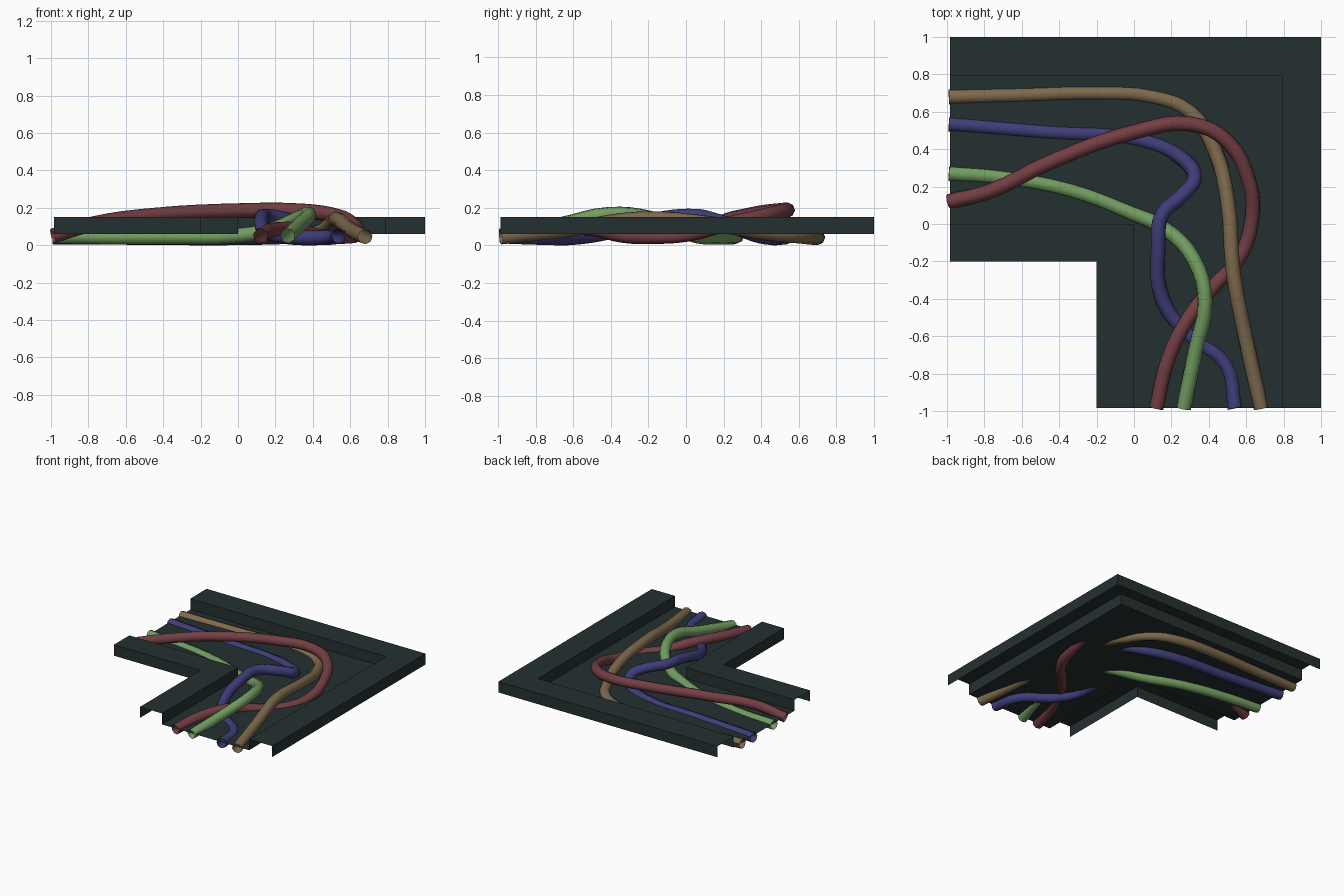
import bpy

if "Cube" in bpy.data.objects:
    bpy.data.objects.remove(bpy.data.objects["Cube"])

END = 0.985      # where the two arms of the tray stop
RADIUS = 0.04    # cable radius


def material(name, rgb):
    m = bpy.data.materials.new(name)
    m.diffuse_color = (*rgb, 1)
    m.use_nodes = True
    m.node_tree.nodes["Principled BSDF"].inputs["Base Color"].default_value = m.diffuse_color
    return m


# Tray: folded-sheet profile (distance across the arm, height) swept round an L
profile = [(1, .06), (1, .15), (.79, .15), (.79, .06),
           (0, .06), (0, .15), (-.2, .15), (-.2, .06)]
verts, faces = [], []
for c, z in profile:
    verts += [(-END, c, z), (c, c, z), (c, -END, z)]
for i in range(len(profile) - 1):
    for j in range(2):
        a = 3 * i + j
        faces.append((a, a + 3, a + 4, a + 1))
mesh = bpy.data.meshes.new("corner_tray")
mesh.from_pydata(verts, [], faces)
mesh.materials.append(material("dark slate", (.018, .030, .030)))
bpy.context.collection.objects.link(bpy.data.objects.new("corner_tray", mesh))


# Cable: smooth bezier tube through a few points, open at both ends
def cable(name, rgb, points):
    curve = bpy.data.curves.new(name, 'CURVE')
    curve.dimensions = '3D'
    curve.bevel_depth = RADIUS
    curve.bevel_resolution = 2
    curve.resolution_u = 4
    spline = curve.splines.new('BEZIER')
    spline.bezier_points.add(len(points) - 1)
    for bp, co in zip(spline.bezier_points, points):
        bp.co = co
        bp.handle_left_type = bp.handle_right_type = 'AUTO'
    curve.materials.append(material(name.replace("_", " "), rgb))
    ob = bpy.data.objects.new(name, curve)
    bpy.context.collection.objects.link(ob)
    bpy.ops.object.select_all(action='DESELECT')
    ob.select_set(True)
    bpy.context.view_layer.objects.active = ob
    bpy.ops.object.convert(target='MESH')
    bpy.ops.object.shade_smooth()


cable("brown_cable", (.21, .145, .075), [
    (-.99, .68, .05), (-.6, .69, .045), (-.2, .70, .042), (.1, .68, .042),
    (.3, .6, .05), (.43, .4, .07), (.5, .13, .115), (.53, -.25, .14),
    (.6, -.62, .085), (.68, -.985, .045)])

cable("blue_cable", (.050, .047, .19), [
    (-.99, .535, .045), (-.45, .49, .042), (.03, .45, .042), (.25, .355, .06),
    (.325, .25, .10), (.26, .155, .135), (.15, .05, .155), (.13, -.11, .145),
    (.155, -.41, .07), (.3, -.6, .042), (.49, -.75, .042), (.54, -.985, .05)])

cable("red_cable", (.17, .048, .055), [
    (-.99, .12, .05), (-.77, .175, .115), (-.45, .33, .16), (.03, .5, .185),
    (.3, .535, .185), (.49, .45, .165), (.62, .21, .11), (.63, .02, .06),
    (.57, -.17, .045), (.43, -.33, .05), (.3, -.49, .085), (.18, -.73, .08),
    (.12, -.985, .05)])

cable("green_cable", (.17, .34, .12), [
    (-.99, .27, .05), (-.72, .25, .045), (-.34, .18, .045), (-.02, .06, .05),
    (.17, -.03, .08), (.32, -.19, .145), (.38, -.41, .165), (.33, -.67, .11),
    (.265, -.985, .05)])
